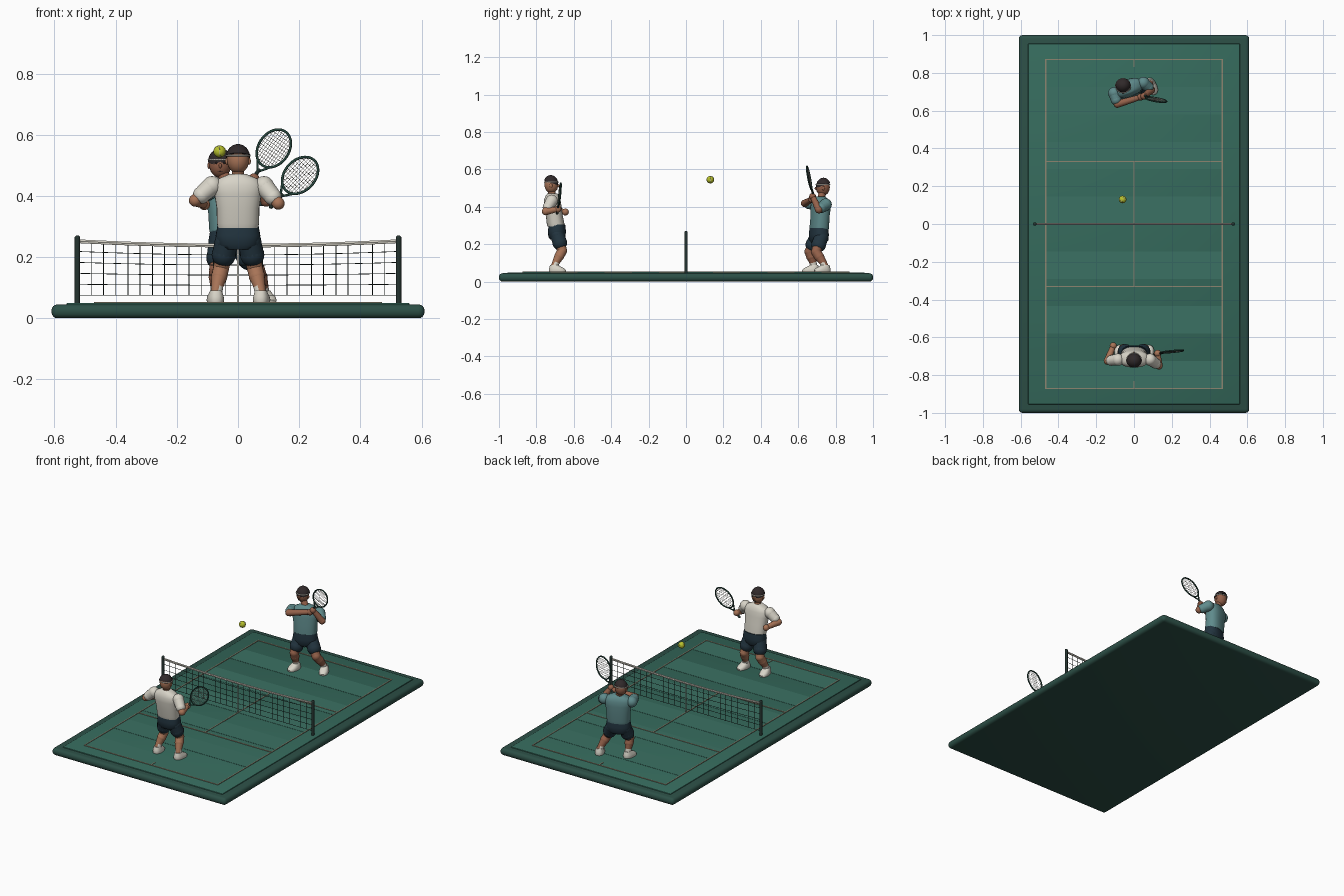
import bpy, bmesh, math
from mathutils import Vector as V, Matrix

if "Cube" in bpy.data.objects:
    bpy.data.objects.remove(bpy.data.objects["Cube"])

def mat(name, h):
    m = bpy.data.materials.new(name)
    c = [int(h[i:i + 2], 16) / 255 for i in (0, 2, 4)]
    m.diffuse_color = [((x + .055) / 1.055) ** 2.4 if x > .04 else x / 12.9 for x in c] + [1]
    m.use_nodes = True
    m.node_tree.nodes["Principled BSDF"].inputs["Base Color"].default_value = m.diffuse_color
    return m

GREEN, COURT, BAND = mat("dark_green", "2C4F46"), mat("court_green", "356A5C"), mat("band_green", "3B7163")
LINE, CREAM, BLACK = mat("line", "8C8570"), mat("cream", "D8D4C8"), mat("post_dark", "24332F")
SKIN, SKIN2 = mat("skin", "A87457"), mat("skin_deep", "94614A")
NAVY, TEAL, HAIR = mat("navy", "22343F"), mat("teal", "5F8B8C"), mat("hair", "30292A")
YELLOW, FRAME = mat("yellow", "B9C22E"), mat("frame_green", "28483F")

def finish(name, bm, m, angle=40):
    me = bpy.data.meshes.new(name)
    bmesh.ops.recalc_face_normals(bm, faces=bm.faces)
    bm.to_mesh(me); bm.free()
    me.shade_smooth(); me.set_sharp_from_angle(angle=math.radians(angle))
    me.materials.append(m)
    o = bpy.data.objects.new(name, me)
    bpy.context.collection.objects.link(o)
    return o

def box(name, lo, hi, m, bevel=0, segs=4):
    bm = bmesh.new()
    lo, hi = V(lo), V(hi)
    bmesh.ops.create_cube(bm, size=1, matrix=Matrix.Translation((lo + hi) / 2) @ Matrix.Diagonal((*(hi - lo), 1)))
    if bevel:
        bmesh.ops.bevel(bm, geom=bm.edges[:], offset=bevel, segments=segs, profile=.5, affect='EDGES')
    return finish(name, bm, m)

def ball(name, c, r, m, yaw=0):
    bm = bmesh.new()
    r = r if isinstance(r, tuple) else (r, r, r)
    bmesh.ops.create_uvsphere(bm, u_segments=20, v_segments=12, radius=1, matrix=Matrix.Translation(c)
                              @ Matrix.Rotation(yaw, 4, 'Z') @ Matrix.Diagonal((*r, 1)))
    return finish(name, bm, m)

def limb(name, pts, radii, m, joints=True):
    # tapered segments with round joints
    bm = bmesh.new()
    pts = [V(p) for p in pts]
    for a, b, ra, rb in zip(pts, pts[1:], radii, radii[1:]):
        d = b - a
        M = Matrix.Translation((a + b) / 2) @ d.to_track_quat('Z', 'Y').to_matrix().to_4x4()
        bmesh.ops.create_cone(bm, cap_ends=True, segments=16, radius1=ra, radius2=rb, depth=d.length, matrix=M)
    if joints:
        for p, r in zip(pts, radii):
            bmesh.ops.create_uvsphere(bm, u_segments=16, v_segments=10, radius=r * 1.02, matrix=Matrix.Translation(p))
    return finish(name, bm, m)

def loft(name, origin, yaw, rings, m, power=2.4, n=28):
    # stacked rounded rings (dx, dy, z, rx, ry), turned by yaw
    bm, loops = bmesh.new(), []
    R = Matrix.Rotation(yaw, 3, 'Z')
    for dx, dy, z, rx, ry in rings:
        loop = []
        for i in range(n):
            c, s = math.cos(math.tau * i / n), math.sin(math.tau * i / n)
            p = R @ V((dx + rx * math.copysign(abs(c) ** (2 / power), c),
                       dy + ry * math.copysign(abs(s) ** (2 / power), s), 0))
            loop.append(bm.verts.new((origin[0] + p.x, origin[1] + p.y, z)))
        loops.append(loop)
    for a, b in zip(loops, loops[1:]):
        for i in range(n):
            bm.faces.new((a[i], a[(i + 1) % n], b[(i + 1) % n], b[i]))
    bm.faces.new(loops[0][::-1]); bm.faces.new(loops[-1])
    return finish(name, bm, m, 50)

def wires(name, paths, r, m, closed=False, res=1, matrix=None):
    cu = bpy.data.curves.new(name, 'CURVE')
    cu.dimensions, cu.bevel_depth, cu.bevel_resolution, cu.use_fill_caps = '3D', r, res, True
    for path in paths:
        s = cu.splines.new('POLY')
        s.points.add(len(path) - 1)
        for q, p in zip(s.points, path):
            q.co = (*p, 1)
        s.use_cyclic_u = closed
    cu.materials.append(m)
    o = bpy.data.objects.new(name, cu)
    bpy.context.collection.objects.link(o)
    if matrix:
        o.matrix_world = matrix

# court: rounded base, playing slab, mown bands, lines
box("base", (-.61, -1, 0), (.61, 1, .045), GREEN, .02)
box("court_slab", (-.56, -.955, .03), (.56, .955, .05), COURT, .003, 2)
for i in range(0, 12, 2):
    y = -.87 + .145 * i
    box("court_band", (-.47, y, .045), (.47, y + .145, .0512), BAND)
w, top = .003, .0535
for s in (-1, 1):
    box("side_line", (s * .467 - w, -.87, .05), (s * .467 + w, .87, top), LINE)
    box("base_line", (-.47, s * .87 - w, .05), (.47, s * .87 + w, top), LINE)
    box("service_line", (-.467, s * .33 - w, .05), (.467, s * .33 + w, top), LINE)
    box("centre_mark", (-w, s * .85 - .02, .05), (w, s * .85 + .02, top), LINE)
box("centre_line", (-w, -.33, .05), (w, .33, top), LINE)

# net with posts, sagging tape and mesh
sag = lambda x: .24 + .014 * (x / .52) ** 2
xs = [-.52 + .04 * i for i in range(27)]
for s in (-1, 1):
    limb("net_post", [(s * .525, 0, .045), (s * .525, 0, .262)], [.009, .009], BLACK)
wires("net_verticals", [[(x, 0, .075), (x, 0, sag(x))] for x in xs], .0013, BLACK)
wires("net_horizontals", [[(x, 0, .075 + (sag(x) - .075) * k / 5) for x in xs] for k in range(5)], .0013, BLACK)
for dz in (0, .005):
    wires("net_tape", [[(x, 0, sag(x) - dz) for x in xs]], .0042, CREAM)
box("centre_strap", (-.003, -.003, .05), (.003, .003, .24), CREAM)

# ball with seam
bc = V((-.06, .13, .545))
ball("ball", bc, .02, YELLOW)
seam = []
for i in range(48):
    t = math.tau * i / 48
    seam.append(bc + V((.75 * math.cos(t) + .25 * math.cos(3 * t), .75 * math.sin(t) - .25 * math.sin(3 * t),
                        .866 * math.sin(2 * t))).normalized() * .0198)
wires("ball_seam", [seam], .0008, CREAM, True)

def racket(centre, grip):
    c, g = V(centre), V(grip)
    up = (c - g).normalized()
    side = up.cross(V((0, 1, 0))).normalized()
    M = Matrix((side, up, side.cross(up))).transposed().to_4x4()
    M.translation = c
    a, b, L = .05, .068, (c - g).length + .02
    wires("racket_frame", [[(a * math.cos(t * math.tau / 40), b * math.sin(t * math.tau / 40), 0)
                            for t in range(40)]], .0042, FRAME, True, 2, M)
    strings = []
    for i in range(-5, 6):
        x, y = a * i / 6, b * i / 6
        hx, hy = a * math.sqrt(1 - (i / 6) ** 2), b * math.sqrt(1 - (i / 6) ** 2)
        strings += [[(x, -hy, 0), (x, hy, 0)], [(-hx, y, 0), (hx, y, 0)]]
    wires("racket_strings", strings, .0007, CREAM, False, 0, M)
    wires("racket_throat", [[(s * .025, -.059, 0), (s * .012, -.078, 0), (0, -.094, 0)] for s in (-1, 1)],
          .0038, FRAME, False, 2, M)
    limb("racket_handle", [M @ V((0, -.088, 0)), M @ V((0, -L, 0))], [.006, .0075], BLACK)

def player(skin, shirt, chest, pelvis, yaw, head, head_yaw, dz, arms, legs):
    # torso rings follow the lean from pelvis to chest
    R = Matrix.Rotation(-yaw, 3, 'Z')
    d = R @ V((pelvis[0] - chest[0], pelvis[1] - chest[1], 0))
    loft("shirt", chest, yaw, [(d.x * k, d.y * k, z + dz, rx, ry) for k, z, rx, ry in (
        (.8, .295, .066, .045), (.7, .31, .069, .047), (.4, .36, .07, .045), (.1, .405, .077, .047),
        (0, .435, .08, .044), (0, .455, .066, .038), (0, .466, .04, .03), (0, .472, .026, .025))], shirt)
    loft("shorts_waist", pelvis, yaw, [(0, 0, z + dz, rx, ry) for z, rx, ry in (
        (.225, .05, .036), (.24, .07, .046), (.27, .073, .048), (.305, .067, .044))], NAVY)
    # head, hair, band and face
    h = V(head)
    F = Matrix.Translation(h) @ Matrix.Rotation(head_yaw, 4, 'Z')
    limb("neck", [(chest[0], chest[1], .455 + dz), h - V((0, 0, .02))], [.02, .019], skin, False)
    ball("head", h, (.037, .037, .046), skin, head_yaw)
    bm = bmesh.new()
    bmesh.ops.create_uvsphere(bm, u_segments=24, v_segments=16, radius=1,
                              matrix=F @ Matrix.Translation((0, -.003, .004)) @ Matrix.Diagonal((.0405, .0395, .0465, 1)))
    bmesh.ops.bisect_plane(bm, geom=bm.verts[:] + bm.edges[:] + bm.faces[:], dist=1e-5, plane_co=F @ V((0, 0, .008)),
                           plane_no=F.to_3x3() @ V((0, .35, 1)), clear_inner=True)
    bmesh.ops.holes_fill(bm, edges=[e for e in bm.edges if e.is_boundary])
    finish("hair", bm, HAIR)
    wires("headband", [[F @ V((.0385 * math.cos(t * math.tau / 28), .0375 * math.sin(t * math.tau / 28), .013))
                        for t in range(28)]], .003, CREAM, True)
    ball("nose", F @ V((0, .037, -.007)), (.005, .007, .008), skin, head_yaw)
    wires("mouth", [[F @ V((-.009, .0325, -.024)), F @ V((0, .034, -.025)), F @ V((.009, .0325, -.024))]], .0012, HAIR)
    for s in (-1, 1):
        ball("ear", F @ V((s * .037, -.002, -.006)), (.005, .008, .011), skin, head_yaw)
        ball("eye", F @ V((s * .013, .0335, .002)), .0036, HAIR)
    # arms: shoulder, elbow, hand
    for sh, el, ha in arms:
        sh, el, ha = V(sh), V(el), V(ha)
        limb("sleeve", [sh, sh.lerp(el, .62)], [.032, .028], shirt)
        limb("arm", [sh, el, ha], [.022, .02, .014], skin)
        ball("hand", ha, .0185, skin)
    # legs: hip, knee, ankle, toe direction
    for hip, kn, an, toe in legs:
        hip, kn, an = V(hip), V(kn), V(an)
        limb("shorts_leg", [hip, hip.lerp(kn, .5)], [.038, .039], NAVY)
        limb("leg", [hip, kn, kn.lerp(an, .35), an], [.033, .026, .026, .016], skin)
        limb("sock", [an.lerp(kn, .25), an - V((0, 0, .012))], [.0195, .019], CREAM, False)
        loft("shoe", an, toe, [(0, .018, .051, .026, .045), (0, .018, .06, .028, .047), (0, .014, .071, .026, .041),
                               (0, .004, .082, .022, .028), (0, 0, .09, .019, .021)], CREAM)

# near player, facing the net
player(SKIN, CREAM, (0, -.715), (0, -.69), 0, (0, -.72, .519), 0, 0,
       [((-.085, -.718, .432), (-.14, -.725, .385), (-.11, -.645, .372)),
        ((.085, -.718, .432), (.132, -.75, .375), (.125, -.685, .388))],
       [((-.038, -.688, .25), (-.055, -.662, .165), (-.072, -.705, .085), .12),
        ((.038, -.688, .25), (.055, -.662, .165), (.075, -.705, .085), -.12)])
racket((.203, -.675, .467), (.122, -.687, .38))

# far player, twisted into a backhand
player(SKIN2, TEAL, (-.03, .72), (-.025, .71), math.pi + .35, (-.058, .732, .505), math.pi, -.018,
       [((-.105, .693, .412), (-.088, .635, .418), (.035, .672, .44)),
        ((.05, .747, .412), (.092, .71, .385), (.052, .677, .455))],
       [((-.06, .697, .235), (-.068, .66, .16), (-.072, .685, .085), math.pi - .1),
        ((.012, .723, .235), (.062, .695, .158), (.086, .745, .085), math.pi + .4)])
racket((.117, .658, .555), (.043, .684, .448))
